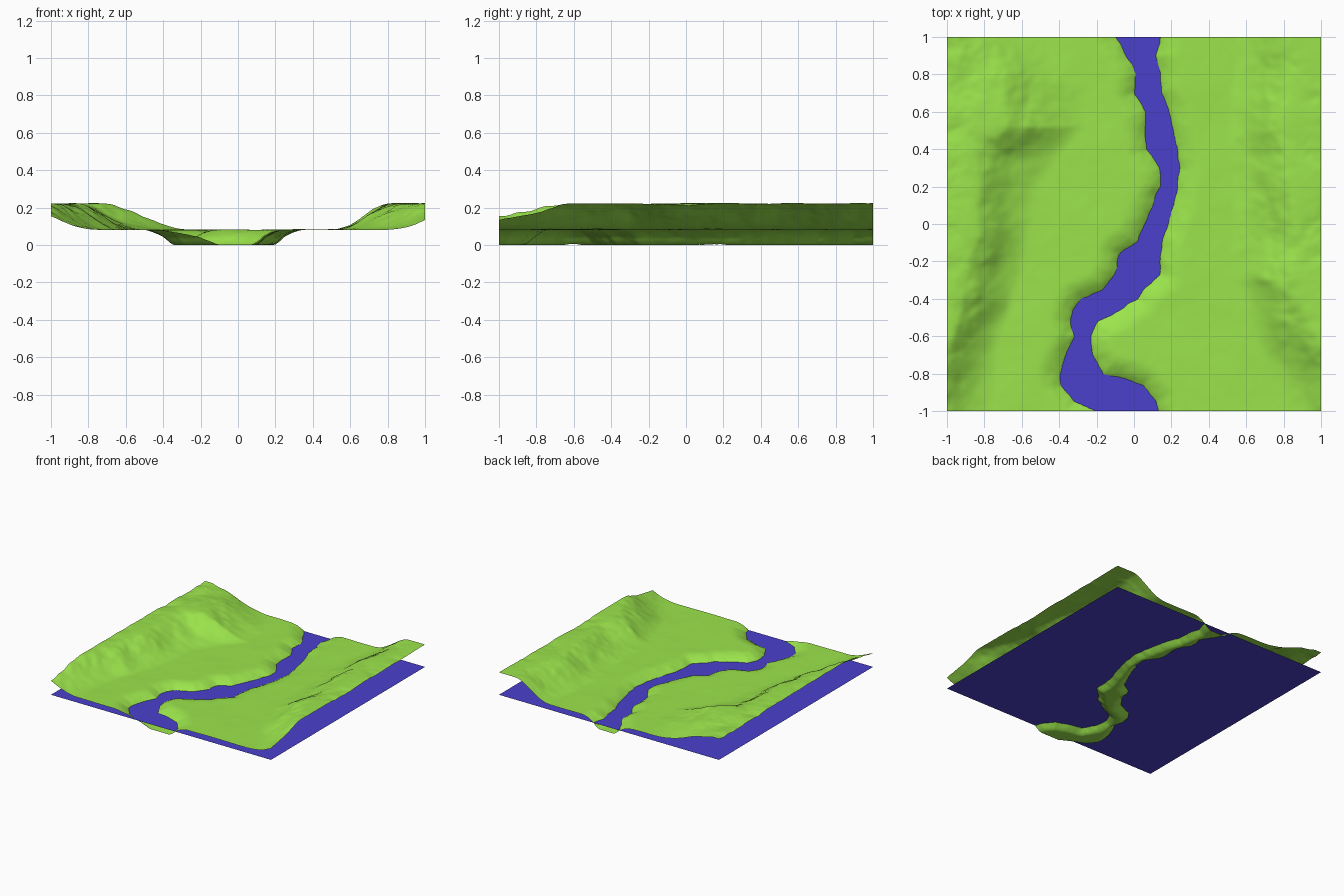
import bpy, bmesh, math
from mathutils import Vector, noise

if "Cube" in bpy.data.objects:
    bpy.data.objects.remove(bpy.data.objects["Cube"])

WATER_Z, FLOOR_Z, TOP_Z, N = 0.04, 0.081, 0.225, 170

# river banks: y, left bank x, right bank x
RIVER = [(-1.1, -.05, .10), (-1, -.20, .13), (-.95, -.32, .12), (-.86, -.39, .05),
         (-.8, -.40, -.16), (-.7, -.36, -.22), (-.6, -.32, -.23), (-.52, -.34, -.19),
         (-.46, -.33, -.07), (-.4, -.28, .02), (-.35, -.16, .05), (-.27, -.10, .14),
         (-.16, -.08, .145), (-.1, .01, .15), (0, .06, .18), (.1, .10, .21),
         (.2, .14, .235), (.3, .14, .245), (.4, .07, .23), (.5, .06, .21),
         (.6, .06, .19), (.7, .0, .15), (.8, .01, .14), (.9, -.04, .12),
         (1, -.10, .14), (1.1, -.14, .15)]
# hills: y, foot x, crest x
LEFT_HILL = [(-1, -.76, -1.22), (-.6, -.68, -1.02), (-.2, -.58, -.92), (.2, -.48, -.92),
             (.36, -.38, -.88), (.52, -.24, -.76), (.75, -.30, -.85), (1, -.42, -1.04)]
RIGHT_HILL = [(-1, .76, 1.40), (-.6, .64, 1.05), (-.3, .53, .90), (0, .52, .90),
              (.5, .5, .88), (1, .52, .97)]


def lookup(table, y):
    for a, b in zip(table, table[1:]):
        if y <= b[0]:
            t = max(0, (y - a[0]) / (b[0] - a[0]))
            return a[1] + (b[1] - a[1]) * t, a[2] + (b[2] - a[2]) * t
    return table[-1][1:]


def smooth(t):
    t = min(1, max(0, t))
    return t * t * (3 - 2 * t)


SEGS = [(a[k], a[0], b[k] - a[k], b[0] - a[0]) for a, b in zip(RIVER, RIVER[1:]) for k in (1, 2)]


def river_distance(x, y):
    """Distance to the nearest bank, negative inside the river."""
    best = 9
    for ax, ay, dx, dy in SEGS:
        t = ((x - ax) * dx + (y - ay) * dy) / (dx * dx + dy * dy)
        t = min(1, max(0, t))
        best = min(best, (x - ax - t * dx) ** 2 + (y - ay - t * dy) ** 2)
    left, right = lookup(RIVER, y)
    return math.sqrt(best) * (-1 if left < x < right else 1)


def rough(x, y, freq, seed):
    return noise.fractal(Vector((x * freq, y * freq, seed)), 1.0, 2.0, 4)


def height(x, y):
    d = river_distance(x, y) + 0.008 * rough(x, y, 12, 3.3)
    if d < 0:   # river bed
        return max(0, WATER_Z - 0.041 * math.sin(min(1, -d / 0.065) * math.pi / 2))
    # sloping bank up to the valley floor
    bank = 1 - (1 - min(1, d / 0.12)) ** 2
    z = WATER_Z + (FLOOR_Z - WATER_Z) * bank
    hill = 0
    for table in (LEFT_HILL, RIGHT_HILL):
        foot, crest = lookup(table, y)
        xs = x + 0.05 * rough(x, y, 2.0, 7.1)
        hill = max(hill, smooth((xs - foot) / (crest - foot)))
    z += 0.14 * hill + 0.022 * rough(x, y, 3.2, 5.5) * min(1, hill * 1.5)
    z += 0.003 * (rough(x, y, 3, 9.2) + 0.3) * smooth(d / 0.15)
    soft = TOP_Z - 0.015   # gentle flattening at the hill tops
    return z if z < soft else soft + 0.015 * math.tanh((z - soft) / 0.015)


def material(name, rgb):
    m = bpy.data.materials.new(name)
    m.diffuse_color = (*rgb, 1)
    m.use_nodes = True
    m.node_tree.nodes["Principled BSDF"].inputs["Base Color"].default_value = m.diffuse_color
    return m


def grid_object(name, segments, mat, z_rule):
    bm = bmesh.new()
    bmesh.ops.create_grid(bm, x_segments=segments, y_segments=segments, size=1)
    for v in bm.verts:
        v.co.z = z_rule(v.co.x, v.co.y)
    for f in bm.faces:
        f.smooth = True
    mesh = bpy.data.meshes.new(name)
    bm.to_mesh(mesh)
    bm.free()
    mesh.materials.append(mat)
    obj = bpy.data.objects.new(name, mesh)
    bpy.context.collection.objects.link(obj)
    return obj


# valley terrain with river channel
grid_object("terrain", N, material("grass green", (0.33, 0.78, 0.072)), height)
# flat water sheet
grid_object("water", 1, material("water blue", (0.07, 0.052, 0.6)), lambda x, y: WATER_Z)
